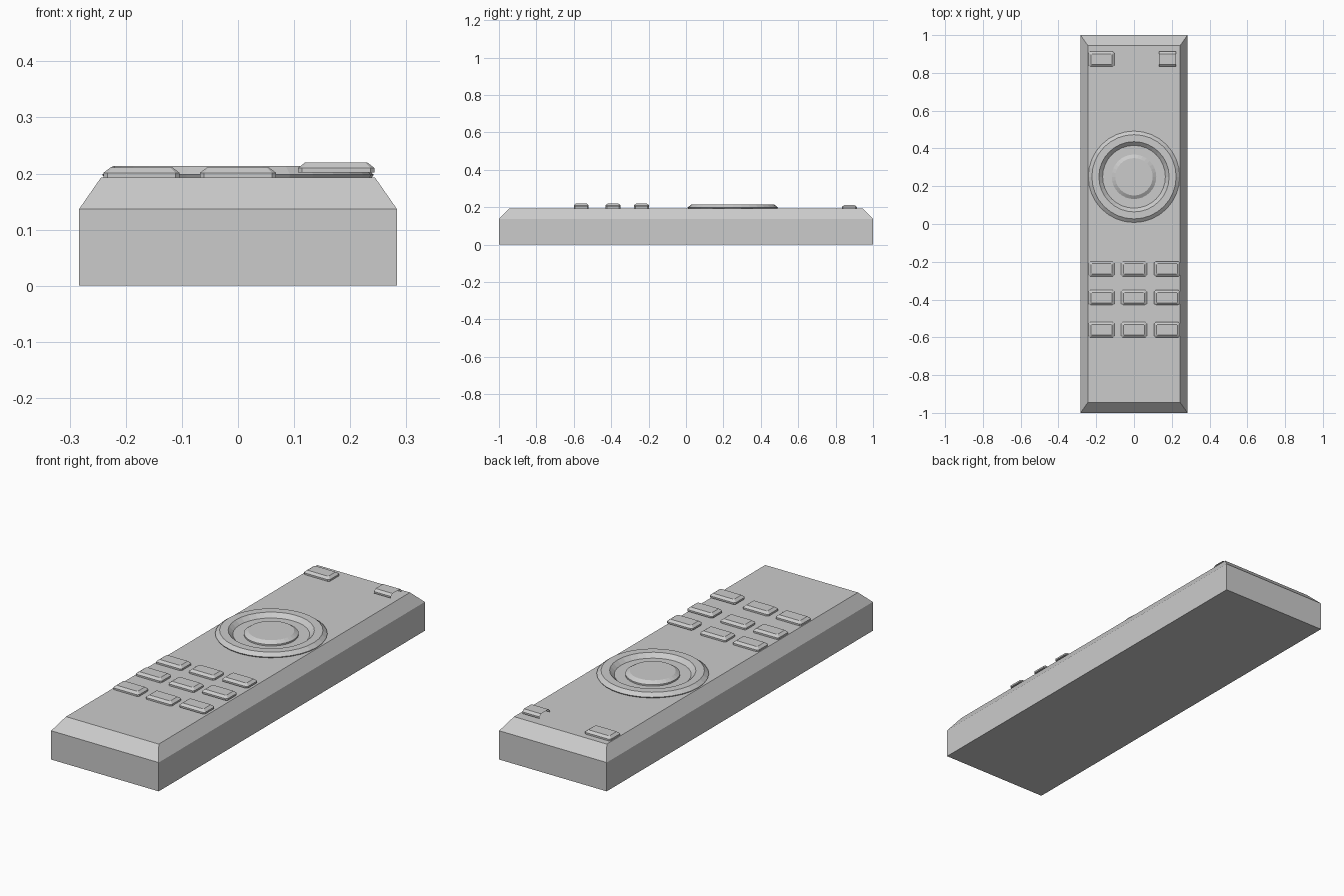
import bpy, math

if "Cube" in bpy.data.objects:
    bpy.data.objects.remove(bpy.data.objects["Cube"])

def loft(name, rings, cap_bottom=True, cap_top=True):
    """Join equal-length point rings into a flat-shaded shell."""
    n = len(rings[0])
    verts = [p for r in rings for p in r]
    faces = [(k*n + i, k*n + (i+1) % n, (k+1)*n + (i+1) % n, (k+1)*n + i)
             for k in range(len(rings)-1) for i in range(n)]
    if cap_bottom:
        faces.append(tuple(reversed(range(n))))
    if cap_top:
        faces.append(tuple(range((len(rings)-1)*n, len(rings)*n)))
    me = bpy.data.meshes.new(name)
    me.from_pydata(verts, [], faces)
    ob = bpy.data.objects.new(name, me)
    bpy.context.collection.objects.link(ob)
    return ob

def rect(hx, hy, z, cx=0, cy=0):
    return [(cx-hx, cy-hy, z), (cx+hx, cy-hy, z), (cx+hx, cy+hy, z), (cx-hx, cy+hy, z)]

def clipped(hx, hy, z, cx, cy, c):
    pts = [(-hx+c, -hy), (hx-c, -hy), (hx, -hy+c), (hx, hy-c),
           (hx-c, hy), (-hx+c, hy), (-hx, hy-c), (-hx, -hy+c)]
    return [(cx+x, cy+y, z) for x, y in pts]

def circle(r, z, cy=0.25, n=32):
    return [(r*math.cos(2*math.pi*i/n), cy + r*math.sin(2*math.pi*i/n), z) for i in range(n)]

# Body with chamfered upper edge
loft("body", [rect(0.283, 1, 0), rect(0.283, 1, 0.137), rect(0.244, 0.944, 0.193)])

# Navigation ring and centre button
loft("navigation_ring", [circle(0.238, 0.192), circle(0.242, 0.198), circle(0.223, 0.213),
                         circle(0.186, 0.213), circle(0.166, 0.194)], False, False)
loft("centre_button", [circle(0.118, 0.192), circle(0.118, 0.2), circle(0.099, 0.212)], False)

def button(name, x, y, z):
    loft(name, [clipped(0.068, 0.04, z, x, y, 0.007),
                clipped(0.068, 0.04, z+0.008, x, y, 0.007),
                clipped(0.055, 0.028, z+0.018, x, y, 0.004)])

# Keypad: the right column sits slightly higher
columns = ((-0.172, 0.193), (0, 0.193), (0.175, 0.202))
for r, y in enumerate((-0.238, -0.39, -0.56)):
    for c, (x, z) in enumerate(columns):
        button(f"key_{r}_{c}", x, y, z)

# Top left button
button("power_button", -0.172, 0.873, 0.193)

# Top right button: open-ended bridge strip
profile = [(-0.04, 0.202), (-0.04, 0.21), (-0.028, 0.22), (0.028, 0.22), (0.04, 0.21), (0.04, 0.202)]
verts = [(x, 0.873+y, z) for x in (0.132, 0.222) for y, z in profile]
me = bpy.data.meshes.new("input_button")
me.from_pydata(verts, [], [(i, i+6, i+7, i+1) for i in range(5)])
bpy.context.collection.objects.link(bpy.data.objects.new("input_button", me))
for p in me.polygons:
    p.flip()
